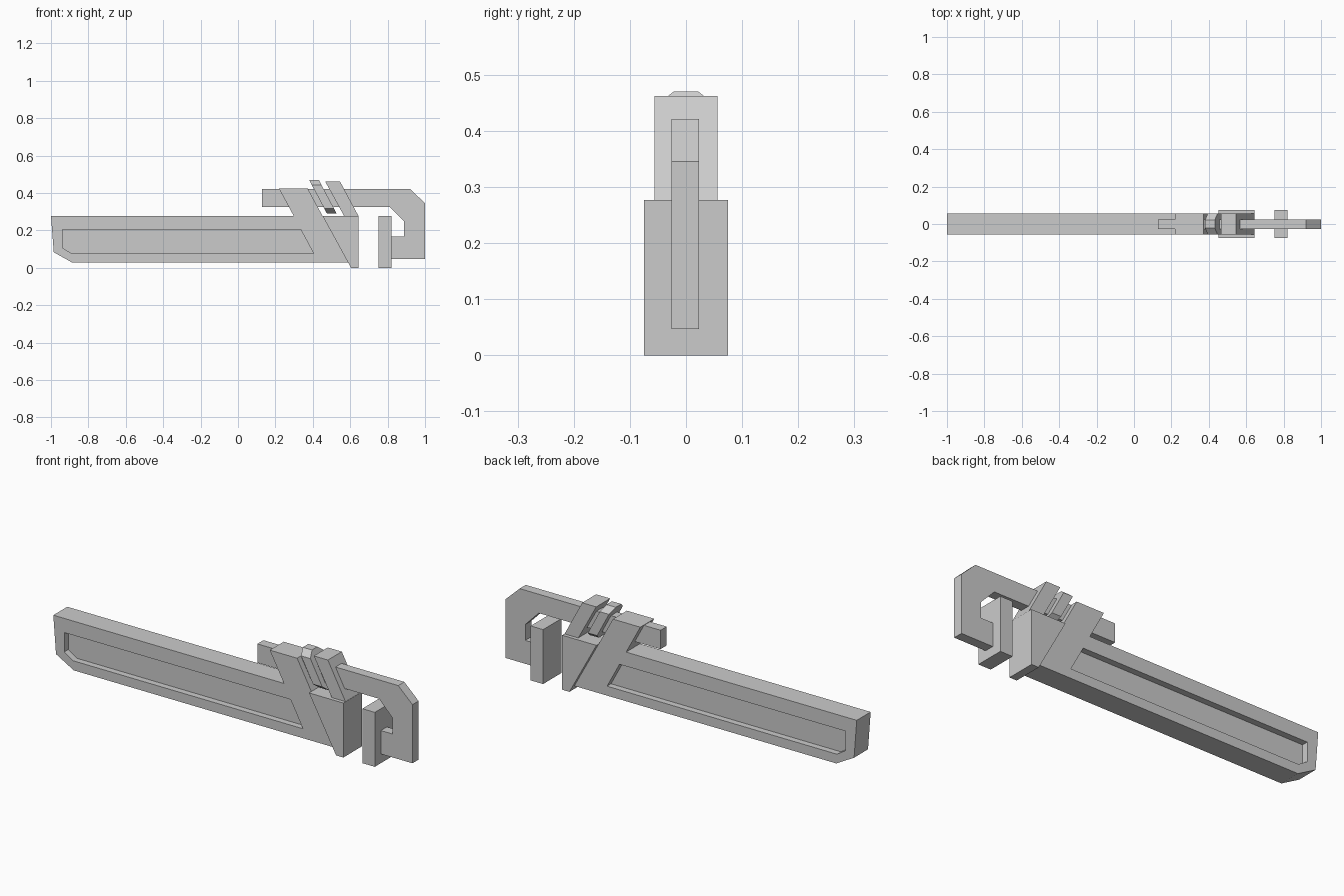
import bpy
import bmesh

if "Cube" in bpy.data.objects:
    bpy.data.objects.remove(bpy.data.objects["Cube"])


def prism(name, points, y0, y1):
    """Extrude an (x, z) profile from y0 to y1."""
    return loft(name, [(x, y0, z) for x, z in points],
                [(x, y1, z) for x, z in points])


def loft(name, ring_a, ring_b):
    """Solid between two matching rings, capped at both ends."""
    bm = bmesh.new()
    a = [bm.verts.new(p) for p in ring_a]
    b = [bm.verts.new(p) for p in ring_b]
    n = len(a)
    bm.faces.new(a)
    bm.faces.new(b[::-1])
    for i in range(n):
        j = (i + 1) % n
        bm.faces.new((a[j], a[i], b[i], b[j]))
    bmesh.ops.recalc_face_normals(bm, faces=bm.faces)
    mesh = bpy.data.meshes.new(name)
    bm.to_mesh(mesh)
    bm.free()
    obj = bpy.data.objects.new(name, mesh)
    bpy.context.collection.objects.link(obj)
    return obj


BODY, JAW = 0.056, 0.0745   # half widths

# Handle with the slanted front strap rising from it
handle = prism("handle", [
    (-1, 0.277), (-0.985, 0.083), (-0.885, 0.027), (0.59, 0.027),
    (0.452, 0.277), (0.372, 0.425), (0.218, 0.425), (0.298, 0.277)], -BODY, BODY)

# Long recess on both faces of the handle
recess = [(-0.938, 0.205), (0.335, 0.205), (0.405, 0.075),
          (-0.888, 0.075), (-0.938, 0.107)]
for side in (-1, 1):
    cutter = prism("recess_cutter", recess, side * 0.024, side * 0.1)
    cutter.hide_render = True
    mod = handle.modifiers.new("recess", 'BOOLEAN')
    mod.operation, mod.solver, mod.object = 'DIFFERENCE', 'EXACT', cutter
    bpy.context.view_layer.objects.active = handle
    bpy.ops.object.modifier_apply(modifier=mod.name)
    bpy.data.objects.remove(cutter)

# Fixed jaw block and the strap standing on it
prism("fixed_jaw", [(0.452, 0.277), (0.604, 0), (0.645, 0), (0.645, 0.277)], -JAW, JAW)
prism("rear_strap", [(0.466, 0.462), (0.545, 0.462), (0.644, 0.277), (0.567, 0.277)],
      -BODY, BODY)

# Sliding hook jaw and its gripping pad
prism("hook_jaw", [
    (0.127, 0.421), (0.92, 0.421), (1, 0.345), (1, 0.047), (0.822, 0.047),
    (0.822, 0.166), (0.888, 0.166), (0.888, 0.247), (0.812, 0.325), (0.127, 0.325)],
    -0.026, 0.023)
prism("hook_pad", [(0.752, 0), (0.822, 0), (0.822, 0.277), (0.752, 0.277)], -JAW, JAW)

# Slanted octagonal adjusting nut around the bar
octagon = [(-0.022, 0.47), (0.022, 0.47), (BODY, 0.443), (BODY, 0.317),
           (0.022, 0.29), (-0.022, 0.29), (-BODY, 0.317), (-BODY, 0.443)]
rings = [[(x + (0.47 - z) * 0.53, y, z) for y, z in octagon] for x in (0.38, 0.432)]
loft("adjusting_nut", *rings)
